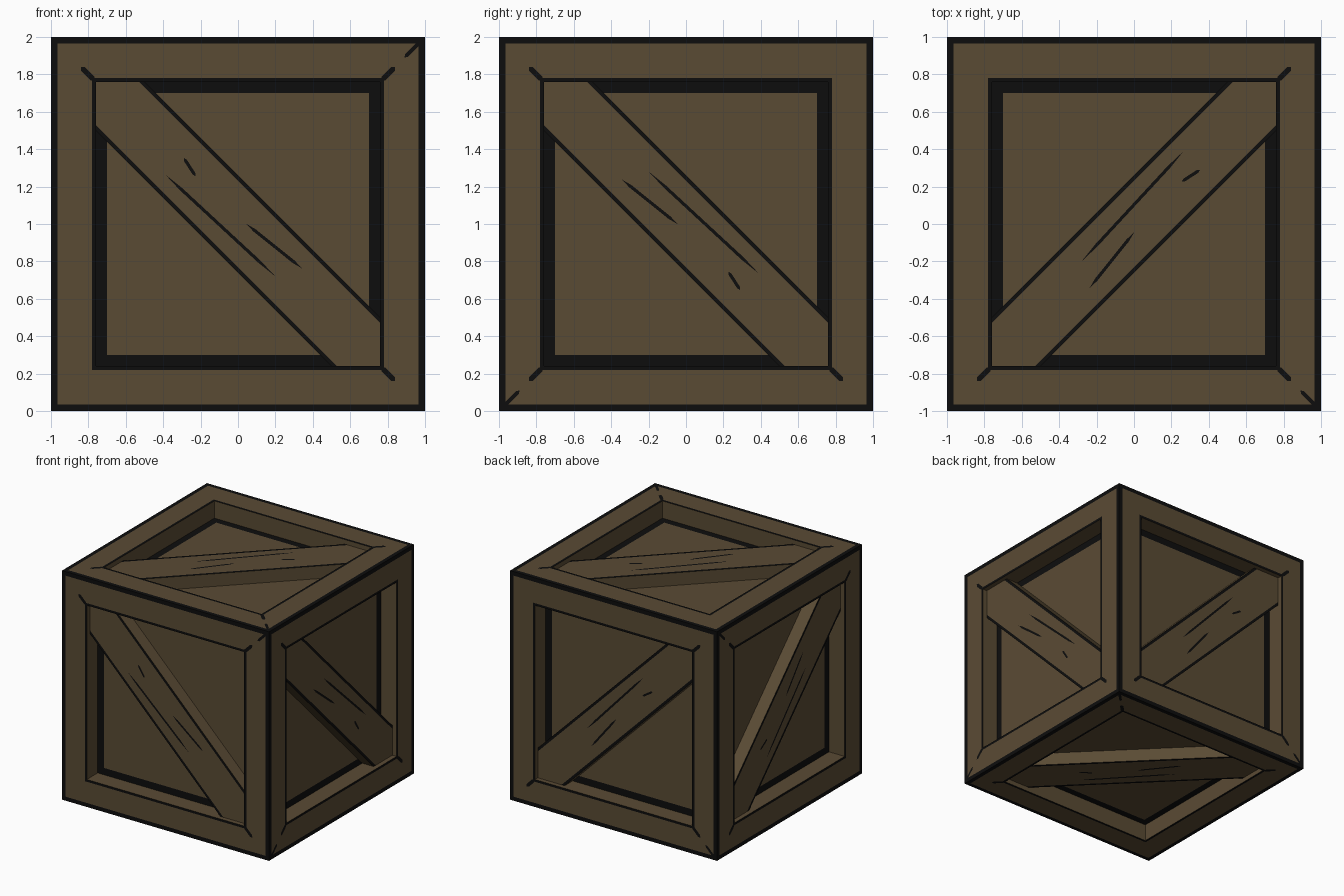
import bpy, bmesh
from mathutils import Vector, Matrix

if "Cube" in bpy.data.objects:
    bpy.data.objects.remove(bpy.data.objects["Cube"])

S = 0.76        # half size of the recessed opening
FLOOR = 0.85    # distance of the recessed panel from the centre
BRACE = 0.96    # distance of the brace top from the centre
W, WI = 0.26, 0.23   # brace half width along an edge: full, and inside its ink line


def material(name, rgb):
    m = bpy.data.materials.new(name)
    m.diffuse_color = (*rgb, 1)
    m.use_nodes = True
    m.node_tree.nodes["Principled BSDF"].inputs["Base Color"].default_value = m.diffuse_color
    return m


MATS = [material("wood_brown", (0.102, 0.070, 0.034)),
        material("ink_black", (0.004, 0.004, 0.004))]
BROWN, INK = 0, 1

X, Y, Z = Vector((1, 0, 0)), Vector((0, 1, 0)), Vector((0, 0, 1))
# Local axes of each side; every brace runs from (-,-) to (+,+) locally
SIDES = {"top": (X, Y), "bottom": (X, -Y), "front": (Z, -X),
         "back": (-X, Z), "right": (-Z, Y), "left": (Y, -Z)}


def poly(bm, pts, mat):
    f = bm.faces.new([bm.verts.new(p) for p in pts])
    f.material_index = mat


def ring(bm, r0, z0, r1, z1, mat):
    """Four quads between two concentric squares."""
    c = [(-1, -1), (1, -1), (1, 1), (-1, 1)]
    for i in range(4):
        (ax, ay), (bx, by) = c[i], c[(i + 1) % 4]
        poly(bm, [(ax * r0, ay * r0, z0), (bx * r0, by * r0, z0),
                  (bx * r1, by * r1, z1), (ax * r1, ay * r1, z1)], mat)


def frame(bm):
    ring(bm, 1, 1, 0.965, 1, INK)
    ring(bm, 0.965, 1, 0.78, 1, BROWN)
    ring(bm, 0.78, 1, S, 1, INK)
    ring(bm, S, 1, S, FLOOR, BROWN)


def panel(bm):
    ring(bm, S, FLOOR, 0.70, FLOOR, INK)
    poly(bm, [(x * 0.70, y * 0.70, FLOOR)
              for x, y in ((-1, -1), (1, -1), (1, 1), (-1, 1))], BROWN)


def brace(bm):
    h = BRACE
    poly(bm, [(-S, -S, h), (WI - S, -S, h), (S, S - WI, h),
              (S, S, h), (S - WI, S, h), (-S, WI - S, h)], BROWN)
    # Ink line and side wall along each long edge
    poly(bm, [(WI - S, -S, h), (W - S, -S, h), (S, S - W, h), (S, S - WI, h)], INK)
    poly(bm, [(W - S, -S, h), (W - S, -S, FLOOR), (S, S - W, FLOOR), (S, S - W, h)], BROWN)
    poly(bm, [(S - WI, S, h), (S - W, S, h), (-S, W - S, h), (-S, WI - S, h)], INK)
    poly(bm, [(S - W, S, h), (S - W, S, FLOOR), (-S, W - S, FLOOR), (-S, W - S, h)], BROWN)


def scratch(bm, a, b, width, z):
    """Thin pointed ink stroke from a to b."""
    a, b = Vector((*a, z)), Vector((*b, z))
    d = (b - a).normalized()
    n = Vector((-d.y, d.x, 0)) * width / 2
    p, q = a.lerp(b, 0.15), a.lerp(b, 0.85)
    poly(bm, [a, p - n, q - n, b, q + n, p + n], INK)


def marks(bm):
    k = 0.5 ** 0.5
    # Grain strokes on the brace: along and across its length
    for u0, v0, u1, v1 in ((-0.34, 0.057, 0.465, 0.088), (-0.41, -0.074, -0.03, -0.032),
                           (0.34, -0.02, 0.455, -0.045)):
        scratch(bm, ((u0 - v0) * k, (u0 + v0) * k),
                ((u1 - v1) * k, (u1 + v1) * k), 0.017, BRACE + 0.003)
    # Mitre nicks at the frame corners
    for sx, sy in ((1, 1), (-1, -1), (1, -1)):
        scratch(bm, (sx * 0.765, sy * 0.765), (sx * 0.84, sy * 0.84), 0.028, 1.0)
    scratch(bm, (0.89, -0.89), (0.97, -0.97), 0.022, 1.0)


def build(name, part, lift=0.0):
    bm = bmesh.new()
    for ex, ey in SIDES.values():
        one = bmesh.new()
        part(one)
        n = ex.cross(ey)
        m = Matrix((ex, ey, n)).transposed().to_4x4()
        m.translation = Z + n * lift
        one.transform(m)
        tmp = bpy.data.meshes.new("tmp")
        one.to_mesh(tmp)
        one.free()
        bm.from_mesh(tmp)
        bpy.data.meshes.remove(tmp)
    bmesh.ops.remove_doubles(bm, verts=bm.verts, dist=1e-4)
    me = bpy.data.meshes.new(name)
    for mt in MATS:
        me.materials.append(mt)
    bm.to_mesh(me)
    bm.free()
    bpy.context.collection.objects.link(bpy.data.objects.new(name, me))


build("crate_frame", frame)
build("recessed_panels", panel)
build("diagonal_braces", brace)
build("grain_marks", marks, 0.002)

# Make the closed frame and panel shells face outward where winding was mixed
for name in ("diagonal_braces", "grain_marks"):
    me = bpy.data.objects[name].data
    bm = bmesh.new()
    bm.from_mesh(me)
    for f in bm.faces:
        f.normal_update()
        c = f.calc_center_median() - Z
        axis = max(range(3), key=lambda i: abs(c[i]))
        out = Vector((0, 0, 0))
        out[axis] = 1 if c[axis] > 0 else -1
        side = c - out * c.dot(out)
        if f.normal.dot(out) < -0.5 or (abs(f.normal.dot(out)) < 0.5 and f.normal.dot(side) < 0):
            f.normal_flip()
    bm.to_mesh(me)
    bm.free()
